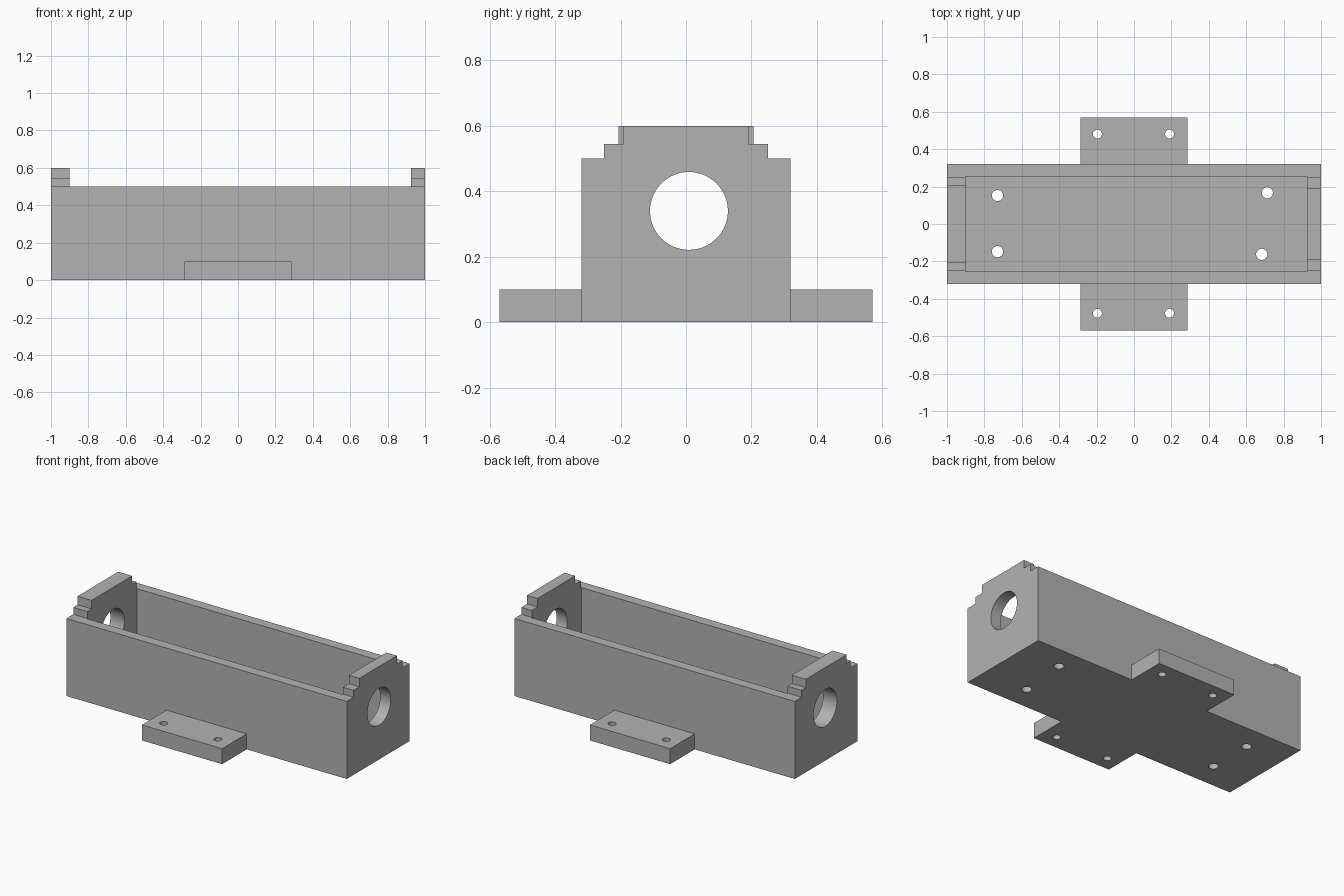
import bpy
import bmesh
import math
from mathutils import Matrix, Vector

old = bpy.data.objects.get("Cube")
if old:
    bpy.data.objects.remove(old, do_unlink=True)

grey = bpy.data.materials.new("plain grey")
grey.use_nodes = True
grey.diffuse_color = (0.45, 0.45, 0.45, 1)
grey.node_tree.nodes["Principled BSDF"].inputs["Base Color"].default_value = (0.45, 0.45, 0.45, 1)


def finish(name, bm):
    bmesh.ops.recalc_face_normals(bm, faces=bm.faces[:])
    mesh = bpy.data.meshes.new(name)
    bm.to_mesh(mesh)
    bm.free()
    mesh.materials.append(grey)
    obj = bpy.data.objects.new(name, mesh)
    bpy.context.collection.objects.link(obj)
    return obj


def box(name, low, high):
    low, high = Vector(low), Vector(high)
    bm = bmesh.new()
    bmesh.ops.create_cube(bm, size=1, matrix=Matrix.Translation((low + high) / 2)
                          @ Matrix.Diagonal((high - low).to_4d()))
    return finish(name, bm)


def cylinder(name, centre, radius, depth, sides, along_x=False):
    bm = bmesh.new()
    turn = Matrix.Rotation(math.pi / 2, 4, 'Y') if along_x else Matrix()
    bmesh.ops.create_cone(bm, cap_ends=True, segments=sides, radius1=radius, radius2=radius,
                          depth=depth, matrix=Matrix.Translation(centre) @ turn)
    return finish(name, bm)


def combine(target, tool, operation):
    bpy.context.view_layer.objects.active = target
    mod = target.modifiers.new(operation.lower(), 'BOOLEAN')
    mod.operation = operation
    mod.solver = 'EXACT'
    mod.object = tool
    bpy.ops.object.modifier_apply(modifier=mod.name)
    bpy.data.objects.remove(tool, do_unlink=True)


# Stepped end profile swept along the whole length
half = [(0.32, 0), (0.32, 0.5), (0.25, 0.5), (0.25, 0.545), (0.207, 0.545), (0.207, 0.6)]
outline = half + [(-y, z) for y, z in reversed(half)]
bm = bmesh.new()
face = bm.faces.new([bm.verts.new((-1, y, z)) for y, z in outline])
swept = bmesh.ops.extrude_face_region(bm, geom=[face])["geom"]
bmesh.ops.translate(bm, vec=(2, 0, 0), verts=[v for v in swept if isinstance(v, bmesh.types.BMVert)])
housing = finish("housing", bm)

# Mounting tabs on both long sides
for s in (-1, 1):
    y0, y1 = sorted((s * 0.29, s * 0.57))
    combine(housing, box("mounting_tab", (-0.286, y0, 0), (0.286, y1, 0.1)), 'UNION')

# Open trough, with side walls lower than the ends
combine(housing, box("trough_cutter", (-0.9, -0.254, 0.08), (0.925, 0.254, 0.8)), 'DIFFERENCE')
combine(housing, box("rim_cutter", (-0.9, -0.5, 0.5), (0.925, 0.5, 0.8)), 'DIFFERENCE')

# Right end has a slightly narrower top step
for s in (-1, 1):
    y0, y1 = sorted((s * 0.191, s * 0.23))
    combine(housing, box("step_cutter", (0.8, y0, 0.545), (1.1, y1, 0.8)), 'DIFFERENCE')

# Round bore through both ends
combine(housing, cylinder("bore_cutter", (0, 0.009, 0.34), 0.119, 2.4, 64, True), 'DIFFERENCE')

# Screw holes in the tabs and floor
holes = [(x, y, 0.024) for x in (-0.196, 0.19) for y in (-0.477, 0.481)]
holes += [(-0.73, 0.152, 0.03), (-0.73, -0.148, 0.03), (0.713, 0.167, 0.03), (0.683, -0.162, 0.03)]
for x, y, r in holes:
    combine(housing, cylinder("hole_cutter", (x, y, 0.05), r, 0.4, 32), 'DIFFERENCE')

bpy.ops.object.select_all(action='DESELECT')
housing.select_set(True)
bpy.context.view_layer.objects.active = housing
bpy.ops.object.shade_smooth_by_angle(angle=math.radians(30))
